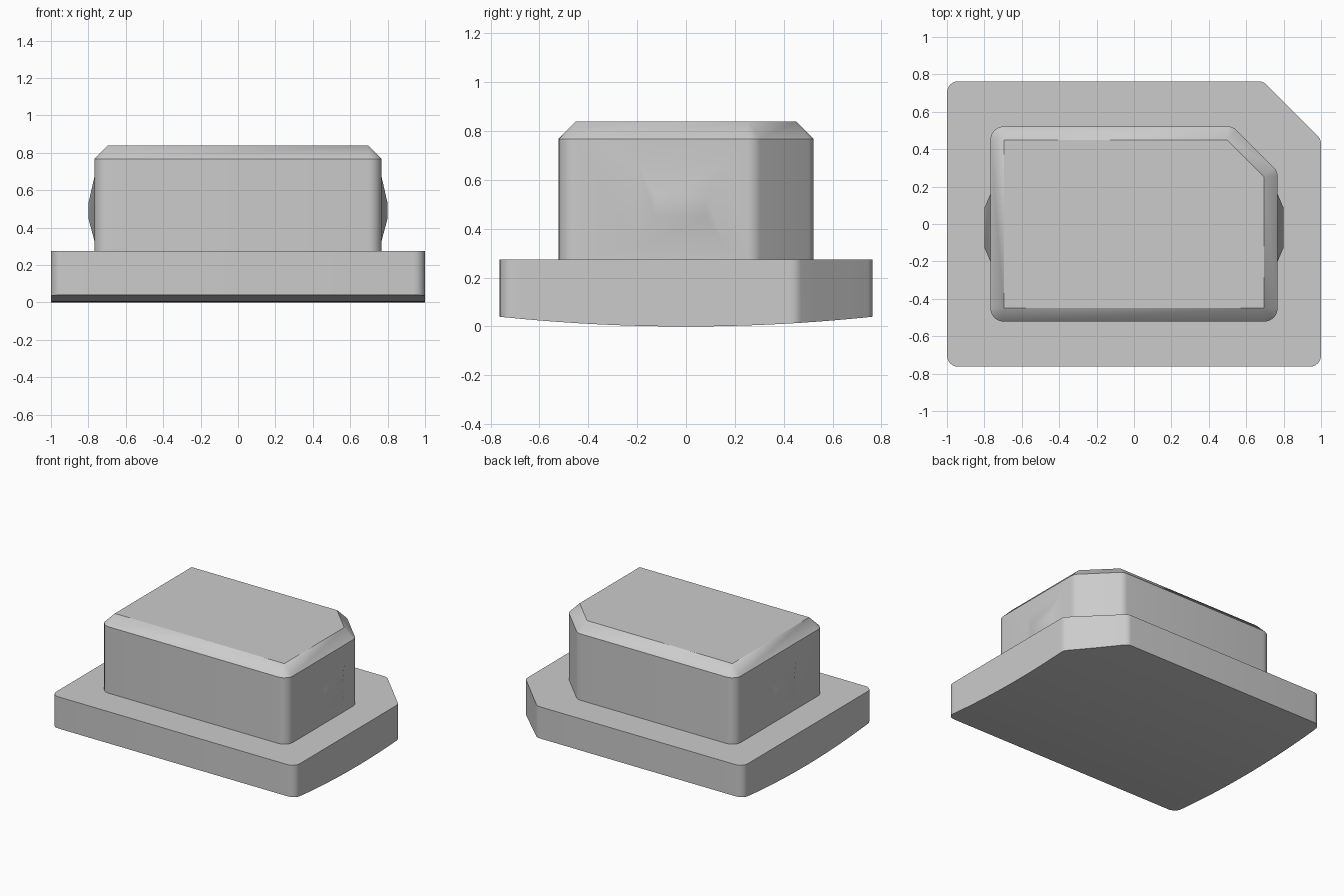
import bpy, bmesh, math
from mathutils import Vector

if "Cube" in bpy.data.objects:
    bpy.data.objects.remove(bpy.data.objects["Cube"])

grey = bpy.data.materials.new("light grey")
grey.diffuse_color = (0.6, 0.6, 0.6, 1)
grey.use_nodes = True
grey.node_tree.nodes["Principled BSDF"].inputs["Base Color"].default_value = grey.diffuse_color


def corners(hx, hy, cut):
    """Rectangle with the back right corner cut off, counter-clockwise."""
    return [Vector(p) for p in ((-hx, -hy), (hx, -hy), (hx, hy - cut),
                                (hx - cut, hy), (-hx, hy))]


def outline(hx, hy, cut, r, steps=6):
    """The same shape with every corner rounded by radius r."""
    pts, out = corners(hx, hy, cut), []
    for i, p in enumerate(pts):
        a = (p - pts[i - 1]).normalized()
        b = (pts[(i + 1) % 5] - p).normalized()
        na, nb = Vector((a.y, -a.x)), Vector((b.y, -b.x))
        turn = math.acos(a.dot(b))
        centre = p - (na + nb).normalized() * r / math.cos(turn / 2)
        start = math.atan2(na.y, na.x)
        for k in range(steps + 1):
            t = start + turn * k / steps
            out.append(centre + r * Vector((math.cos(t), math.sin(t))))
    return out


def loft(bm, sections):
    """Stack (outline, height) sections and cap both ends."""
    rings = [[bm.verts.new((p.x, p.y, z)) for p in pts] for pts, z in sections]
    n = len(rings[0])
    for low, high in zip(rings, rings[1:]):
        for i in range(n):
            j = (i + 1) % n
            bm.faces.new((low[i], low[j], high[j], high[i]))
    bm.faces.new(rings[0][::-1])
    bm.faces.new(rings[-1])


def finish(bm, name):
    bmesh.ops.remove_doubles(bm, verts=bm.verts[:], dist=0.0005)
    bmesh.ops.recalc_face_normals(bm, faces=bm.faces[:])
    mesh = bpy.data.meshes.new(name)
    bm.to_mesh(mesh)
    bm.free()
    mesh.materials.append(grey)
    ob = bpy.data.objects.new(name, mesh)
    bpy.context.collection.objects.link(ob)
    bpy.ops.object.select_all(action='DESELECT')
    ob.select_set(True)
    bpy.context.view_layer.objects.active = ob
    bpy.ops.object.shade_smooth_by_angle(angle=math.radians(30))


# Base flange, its underside bowed from front to back
bm = bmesh.new()
base = outline(1, 0.763, 0.31, 0.06)
loft(bm, [(base, 0), (base, 0.275)])
for k in range(-9, 10):
    bmesh.ops.bisect_plane(bm, geom=bm.verts[:] + bm.edges[:] + bm.faces[:],
                           plane_co=(0, k * 0.075, 0), plane_no=(0, 1, 0))
for v in bm.verts:
    if v.co.z < 0.1:
        v.co.z = 0.04 * (v.co.y / 0.763) ** 2
finish(bm, "base_flange")

# Raised plug with a chamfered top
bm = bmesh.new()
r = 0.072
wall = outline(0.768, 0.522, 0.24, r)
top = outline(0.768 - r, 0.522 - r, 0.24 - r * (2 - math.sqrt(2)), 0)
loft(bm, [(wall, 0.275), (wall, 0.768), (top, 0.84)])

# Shallow snap bump on each end wall of the plug
bm.normal_update()
ends = [f for f in bm.faces if abs(f.normal.x) > 0.999 and f.calc_area() > 0.1]
for face in ends:
    side = math.copysign(1, face.normal.x)
    rings = [sorted(face.verts, key=lambda v: math.atan2(v.co.z - 0.5, v.co.y + 0.02))]
    bm.faces.remove(face)
    for x, hy, low, high in ((0.768, 0.18, 0.33, 0.67), (0.8, 0.105, 0.45, 0.53)):
        rings.append([bm.verts.new((side * x, -0.02 + sy * hy, z)) for sy, z in
                      ((-1, low), (1, low), (1, high), (-1, high))])
    for a, b in zip(rings, rings[1:]):
        for i in range(4):
            j = (i + 1) % 4
            bm.faces.new((a[i], a[j], b[j], b[i]))
    bm.faces.new(rings[-1])
finish(bm, "raised_plug")
